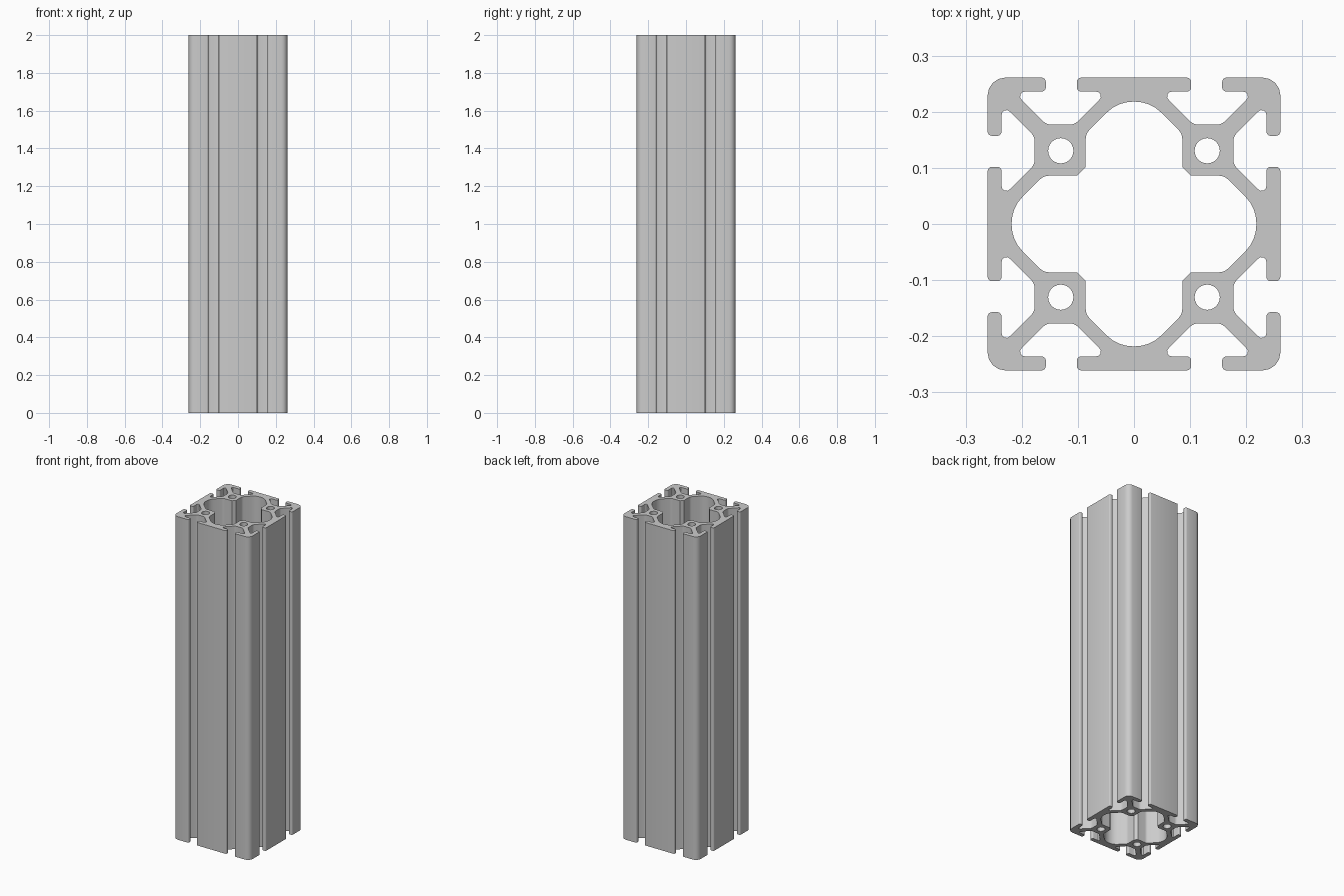
import bpy, bmesh, math
from mathutils import Vector

cube = bpy.data.objects.get("Cube")
if cube:
    bpy.data.objects.remove(cube, do_unlink=True)

LENGTH = 2.0

# One eighth of each outline: (x, y, corner radius), from the y axis to the diagonal
OUTER = [(0.102, 0.261, 0.008), (0.102, 0.236, 0.008),   # centre lip
         (0.047, 0.236, 0.0085), (0.106, 0.177, 0.022),  # slot pocket to hub
         (0.156, 0.177, 0.022), (0.215, 0.236, 0.0085),  # hub to corner pocket
         (0.157, 0.236, 0.008), (0.157, 0.261, 0.008),   # corner lip
         (0.261, 0.261, 0.032)]                          # outer corner
INNER = [(0.029, 0.218, 0.065), (0.086, 0.161, 0.022), (0.086, 0.102, 0)]
HUB, BORE = 0.1305, 0.0225


def full_outline(eighth):
    """Mirror over the diagonal, then turn the quarter four times."""
    quarter = eighth + [(y, x, r) for x, y, r in reversed(eighth) if x != y]
    points = []
    for _ in range(4):
        points += quarter
        quarter = [(y, -x, r) for x, y, r in quarter]
    return points


def rounded(corners, steps=4):
    """Replace each corner with a tangent arc of its radius."""
    result = []
    for i, (x, y, r) in enumerate(corners):
        p = Vector((x, y))
        if r == 0:
            result.append(p)
            continue
        a = (Vector(corners[i - 1][:2]) - p).normalized()
        b = (Vector(corners[(i + 1) % len(corners)][:2]) - p).normalized()
        half = a.angle(b) / 2
        centre = p + (a + b).normalized() * (r / math.sin(half))
        start = (p + a * (r / math.tan(half)) - centre).normalized()
        end = (p + b * (r / math.tan(half)) - centre).normalized()
        for k in range(steps + 1):
            # Unit direction swept between the two tangent points
            result.append(centre + start.slerp(end, k / steps).normalized() * r)
    return result


def circle(cx, cy, r, sides=24):
    return [Vector((cx + r * math.cos(math.tau * k / sides),
                    cy + r * math.sin(math.tau * k / sides))) for k in range(sides)]


# Cross-section loops: outside, central cavity and four bores
loops = [rounded(full_outline(OUTER)), rounded(full_outline(INNER))]
loops += [circle(sx * HUB, sy * HUB, BORE) for sx in (-1, 1) for sy in (-1, 1)]

# Fill the section and extrude it upwards
bm = bmesh.new()
edges = []
for loop in loops:
    verts = [bm.verts.new((p.x, p.y, 0)) for p in loop]
    edges += [bm.edges.new((verts[i - 1], verts[i])) for i in range(len(verts))]
bmesh.ops.triangle_fill(bm, use_beauty=True, edges=edges, normal=(0, 0, 1))
top = bmesh.ops.extrude_face_region(bm, geom=bm.faces[:], use_keep_orig=True)
bmesh.ops.translate(bm, vec=(0, 0, LENGTH),
                    verts=[g for g in top["geom"] if isinstance(g, bmesh.types.BMVert)])
bmesh.ops.recalc_face_normals(bm, faces=bm.faces[:])

mesh = bpy.data.meshes.new("slotted_extrusion")
bm.to_mesh(mesh)
bm.free()
extrusion = bpy.data.objects.new("slotted_extrusion", mesh)
bpy.context.collection.objects.link(extrusion)

# Plain aluminium colour
colour = (0.6, 0.6, 0.6, 1)
metal = bpy.data.materials.new("aluminium_grey")
metal.use_nodes = True
metal.diffuse_color = colour
metal.node_tree.nodes["Principled BSDF"].inputs["Base Color"].default_value = colour
mesh.materials.append(metal)

bpy.context.view_layer.objects.active = extrusion
extrusion.select_set(True)
bpy.ops.object.shade_smooth_by_angle(angle=math.radians(30))
